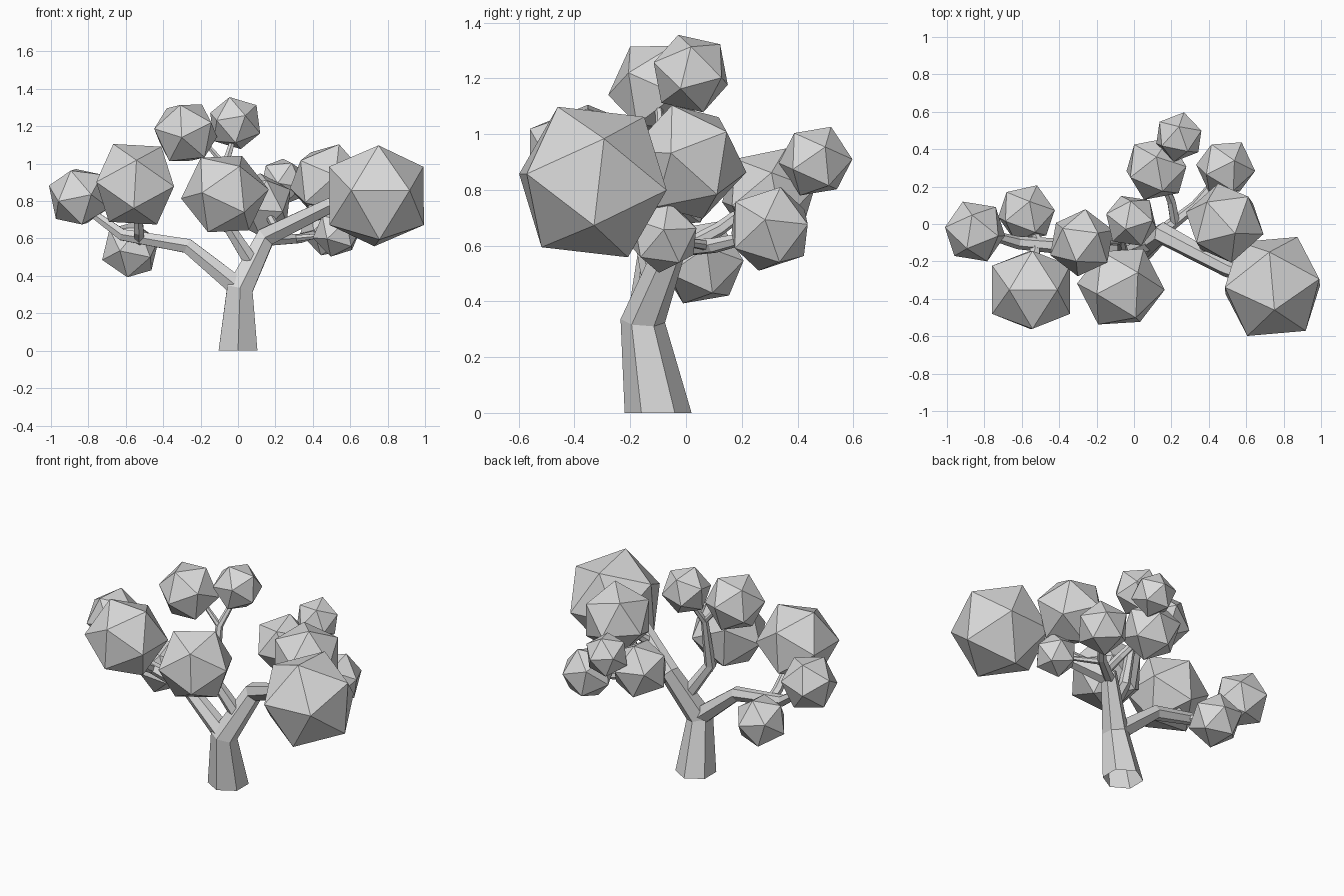
import bpy
import bmesh
from math import cos, sin, pi
from mathutils import Vector, Matrix

cube = bpy.data.objects.get("Cube")
if cube:
    bpy.data.objects.remove(cube)

grey = bpy.data.materials.new("plain grey")
grey.use_nodes = True
grey.diffuse_color = (0.7, 0.7, 0.7, 1)
grey.node_tree.nodes["Principled BSDF"].inputs["Base Color"].default_value = (0.7, 0.7, 0.7, 1)


def finish(bm, name):
    """Turn a bmesh into a flat-shaded object."""
    bmesh.ops.recalc_face_normals(bm, faces=bm.faces)
    mesh = bpy.data.meshes.new(name)
    bm.to_mesh(mesh)
    bm.free()
    mesh.materials.append(grey)
    obj = bpy.data.objects.new(name, mesh)
    bpy.context.collection.objects.link(obj)
    return obj


def limb(name, *stations, sides=6):
    """Tapered six-sided tube through (x, y, z, radius) stations, open at its root."""
    bm = bmesh.new()
    points = [Vector(s[:3]) for s in stations]
    rings = []
    for i, station in enumerate(stations):
        before = points[max(i - 1, 0)]
        after = points[min(i + 1, len(points) - 1)]
        along = (after - before).normalized()
        if station[2] == 0:
            along = Vector((0, 0, 1))
        side = Vector((0, 1, 0))
        if abs(along.y) > 0.8:
            side = Vector((0, 0, 1))
        u = (side - along * side.dot(along)).normalized()
        v = along.cross(u)
        rings.append([bm.verts.new(points[i] + station[3] * (
            u * cos(2 * pi * k / sides) + v * sin(2 * pi * k / sides)))
            for k in range(sides)])
    for low, high in zip(rings, rings[1:]):
        for k in range(sides):
            n = (k + 1) % sides
            bm.faces.new((low[k], low[n], high[n], high[k]))
    bm.faces.new(rings[-1])
    return finish(bm, name)


def foliage(name, centre, radius, corner, neighbour):
    """Twenty-sided leaf ball turned so two adjacent corners point as given."""
    z = Vector(corner).normalized()
    x = Vector(neighbour)
    x = (x - z * x.dot(z)).normalized()
    turn = Matrix((x, z.cross(x), z)).transposed().to_4x4()
    bm = bmesh.new()
    bmesh.ops.create_icosphere(bm, subdivisions=1, radius=radius,
                               matrix=Matrix.Translation(centre) @ turn)
    return finish(bm, name)


# Trunk and the thick limb that continues it
limb("trunk", (0, -.1, 0, .12), (.01, -.155, .33, .08), (.15, -.05, .61, .06),
     (.5, -.24, .78, .045), (.68, -.31, .82, .03))

# Long limb on the right with its two forks
limb("right_limb", (0, -.15, .34, .06), (-.27, -.13, .56, .045),
     (-.62, -.1, .62, .035), (-.84, -.04, .78, .02))
limb("right_front_fork", (-.53, -.11, .6, .03), (-.53, -.18, .64, .03), (-.54, -.33, .82, .02))
limb("right_back_fork", (-.5, -.11, .6, .025), (-.58, .04, .56, .015))

# Middle limb rising to the upper crown
limb("middle_limb", (.08, -.11, .46, .045), (-.06, -.16, .68, .035),
     (-.07, -.09, .99, .022), (-.02, 0, 1.15, .015))
limb("middle_front_fork", (-.05, -.15, .65, .03), (-.07, -.3, .78, .02))
limb("upper_fork", (-.07, -.09, .99, .018), (-.19, -.1, 1.13, .012))

# Back limbs and twigs
limb("back_limb", (.14, -.05, .59, .035), (.33, .1, .6, .028), (.47, .27, .64, .018))
limb("inner_back_limb", (.22, .01, .6, .028), (.2, .12, .66, .025),
     (.14, .27, .77, .02), (.24, .46, .9, .012))
limb("left_fork", (.36, -.16, .71, .03), (.47, 0, .86, .02))
limb("left_twig", (.3, .08, .6, .02), (.5, -.06, .62, .012))

# Leaf balls: centre, radius, direction of one corner and of its neighbour
leaf_balls = {
    "left_front": ((.74, -.334, .828), .298, (.037, -.42, .9), (-.053, .61, .78)),
    "left_middle": ((.485, .005, .9), .218, (.25, -.25, .92), (.57, .7, .41)),
    "left_back": ((.49, .3, .66), .162, (.95, -.1, .2), (.3, .93, .05)),
    "left_small": ((.53, -.08, .63), .133, (.97, 0, .2), (.2, .9, .2)),
    "back": ((.24, .465, .903), .135, (0, .41, .91), (.2, .97, .05)),
    "inner_back": ((.12, .295, .78), .18, (0, .35, .93), (.95, 0, .3)),
    "top": ((-.015, .017, 1.217), .149, (-.2, -.3, .93), (.77, 0, .67)),
    "upper_right": ((-.28, -.1, 1.165), .182, (-.16, -.55, .82), (.49, .3, .82)),
    "front": ((-.07, -.335, .838), .236, (.98, -.07, .1), (.3, .34, .89)),
    "right_front": ((-.55, -.352, .89), .245, (-.477, 0, .879), (.574, 0, .819)),
    "right_end": ((-.85, -.04, .823), .173, (-.09, .5, .84), (.7, -.1, .74)),
    "right_low": ((-.575, .055, .54), .162, (.1, .4, .9), (.9, .1, .3)),
}
for place, shape in leaf_balls.items():
    foliage(place + "_foliage", *shape)
